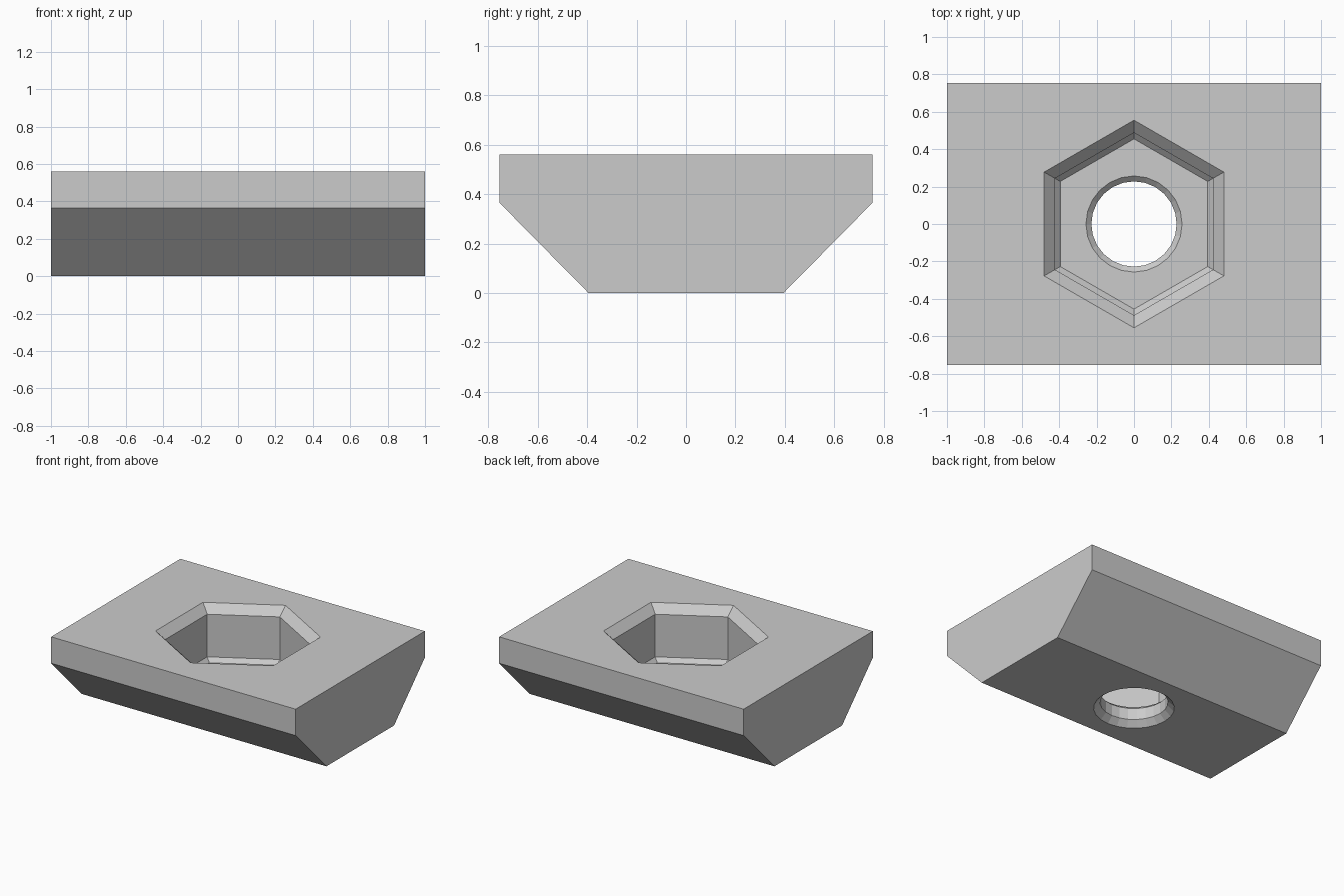
import bpy, bmesh, math

cube = bpy.data.objects.get("Cube")
if cube:
    bpy.data.objects.remove(cube, do_unlink=True)

grey = bpy.data.materials.new("light_grey")
grey.use_nodes = True
grey.diffuse_color = (0.6, 0.6, 0.6, 1)
grey.node_tree.nodes["Principled BSDF"].inputs["Base Color"].default_value = (0.6, 0.6, 0.6, 1)


def loft(name, loops):
    """Closed solid through a list of matching point loops."""
    bm = bmesh.new()
    rings = [[bm.verts.new(p) for p in loop] for loop in loops]
    n = len(rings[0])
    for low, high in zip(rings, rings[1:]):
        for i in range(n):
            j = (i + 1) % n
            bm.faces.new((low[i], low[j], high[j], high[i]))
    bm.faces.new(rings[0][::-1])
    bm.faces.new(rings[-1])
    bmesh.ops.recalc_face_normals(bm, faces=bm.faces)
    mesh = bpy.data.meshes.new(name)
    bm.to_mesh(mesh)
    bm.free()
    mesh.materials.append(grey)
    obj = bpy.data.objects.new(name, mesh)
    bpy.context.collection.objects.link(obj)
    return obj


def turned(name, sides, profile):
    """Solid with regular polygon sections, one corner towards +y."""
    def ring(r, z):
        angles = [math.pi / 2 + math.tau * i / sides for i in range(sides)]
        return [(r * math.cos(a), r * math.sin(a), z) for a in angles]
    return loft(name, [ring(r, z) for r, z in profile])


# Bar with sloping lower flanks
half = [(0.395, 0), (0.755, 0.365), (0.755, 0.56)]
section = half + [(-y, z) for y, z in reversed(half)]
body = loft("slot_nut_body", [[(x, y, z) for y, z in section] for x in (-1, 1)])

# Chamfered hexagonal pocket and chamfered through hole
pocket = turned("pocket_cutter", 6, [(0.455, 0.155), (0.488, 0.185), (0.488, 0.5),
                                     (0.555, 0.56), (0.577, 0.58)])
hole = turned("hole_cutter", 24, [(0.291, -0.02), (0.228, 0.043), (0.228, 0.128),
                                  (0.257, 0.155), (0.268, 0.165)])

bpy.context.view_layer.objects.active = body
body.select_set(True)
for cutter in (pocket, hole):
    mod = body.modifiers.new(cutter.name, "BOOLEAN")
    mod.operation = "DIFFERENCE"
    mod.solver = "EXACT"
    mod.object = cutter
    bpy.ops.object.modifier_apply(modifier=mod.name)
    bpy.data.objects.remove(cutter, do_unlink=True)
